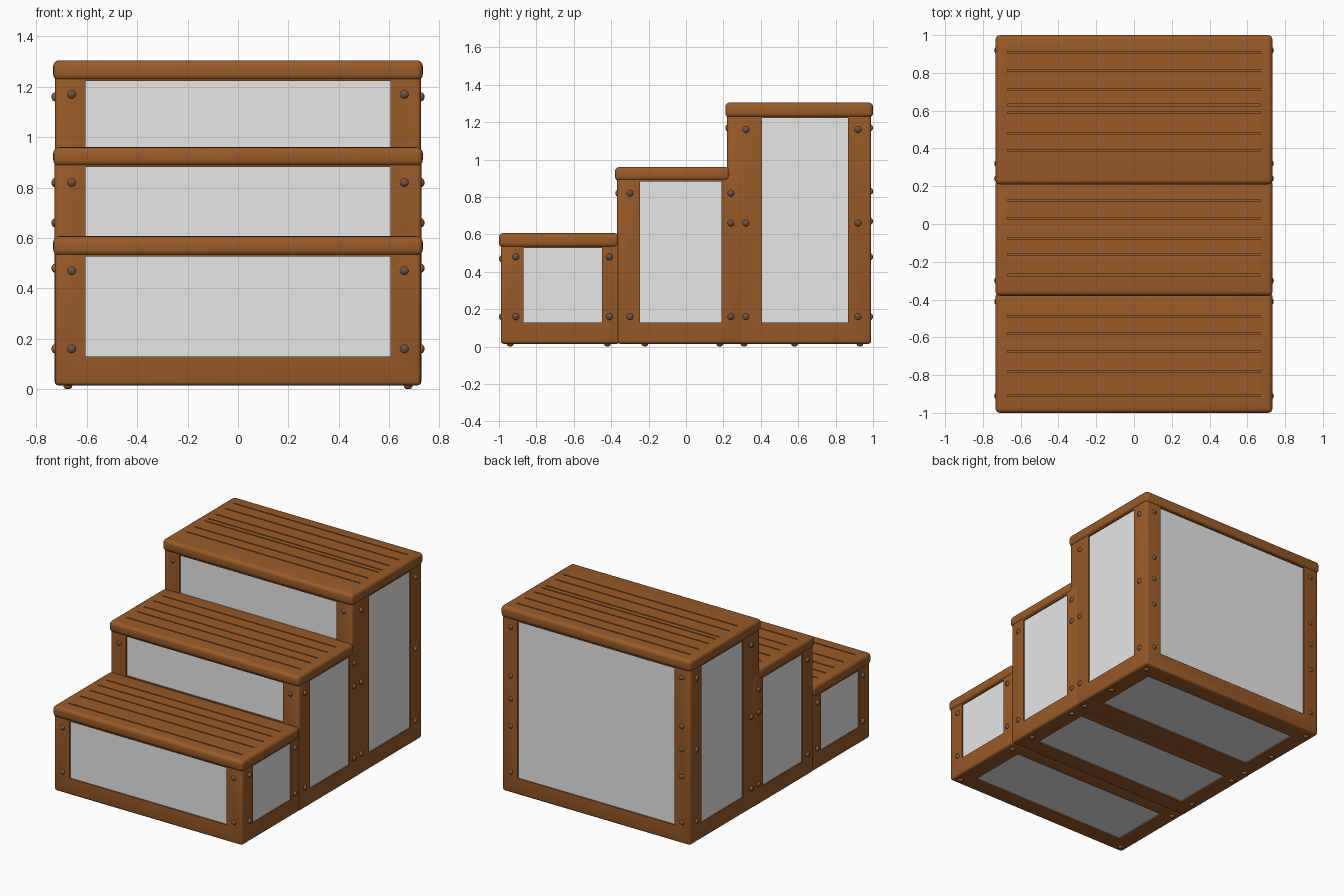
import bpy, bmesh, math
from mathutils import Matrix, Vector

if "Cube" in bpy.data.objects:
    bpy.data.objects.remove(bpy.data.objects["Cube"])


def material(name, rgb):
    m = bpy.data.materials.new(name)
    m.diffuse_color = (*rgb, 1)
    m.use_nodes = True
    m.node_tree.nodes["Principled BSDF"].inputs["Base Color"].default_value = m.diffuse_color
    return m


WOOD = material("brown wood", (0.32, 0.105, 0.022))
PANEL = material("pale grey panel", (0.8, 0.8, 0.8))
STEEL = material("dark bolt grey", (0.11, 0.09, 0.08))


def boxes(name, spans, mat):
    """One mesh holding boxes given as (x0, x1, y0, y1, z0, z1)."""
    bm = bmesh.new()
    for x0, x1, y0, y1, z0, z1 in spans:
        mtx = Matrix.Translation(((x0 + x1) / 2, (y0 + y1) / 2, (z0 + z1) / 2)) \
            @ Matrix.Diagonal((x1 - x0, y1 - y0, z1 - z0, 1))
        bmesh.ops.create_cube(bm, size=1, matrix=mtx)
    return finish(name, bm, mat)


def finish(name, bm, *mats):
    me = bpy.data.meshes.new(name)
    bm.to_mesh(me)
    bm.free()
    for m in mats:
        me.materials.append(m)
    ob = bpy.data.objects.new(name, me)
    bpy.context.collection.objects.link(ob)
    return ob


def apply(ob, kind, **props):
    mod = ob.modifiers.new(kind, kind)
    for k, v in props.items():
        setattr(mod, k, v)
    bpy.ops.object.select_all(action='DESELECT')
    bpy.context.view_layer.objects.active = ob
    ob.select_set(True)
    bpy.ops.object.modifier_apply(modifier=mod.name)


def carve(ob, spans):
    cutter = boxes("cutter", spans, WOOD)
    apply(ob, 'BOOLEAN', object=cutter, operation='DIFFERENCE', solver='EXACT')
    bpy.data.objects.remove(cutter)


def smooth(ob):
    bpy.ops.object.select_all(action='DESELECT')
    bpy.context.view_layer.objects.active = ob
    ob.select_set(True)
    bpy.ops.object.shade_smooth_by_angle(angle=math.radians(35))


BASE, WX, DEPTH = 0.015, 0.605, 0.013

# name, half width, body y range, tread y range, tread z range,
# side window y range, front window bottom, tread grooves
STEPS = [
    ("lower", 0.725, (-0.99, -0.355), (-1.0, -0.36), (0.53, 0.607), (-0.87, -0.45), 0.13,
     (-0.91, -0.78, -0.675, -0.58, -0.49)),
    ("middle", 0.727, (-0.368, 0.30), (-0.38, 0.235), (0.885, 0.96), (-0.245, 0.19), 0.607,
     (-0.27, -0.16, -0.075, 0.03, 0.125)),
    ("upper", 0.725, (0.22, 0.99), (0.21, 1.0), (1.225, 1.305), (0.405, 0.865), 0.957,
     (0.39, 0.48, 0.59, 0.63, 0.71, 0.815, 0.91)),
]

for name, hx, (b0, b1), (t0, t1), (z0, z1), (w0, w1), fz, grooves in STEPS:
    # framed body with shallow window recesses
    body_top = z0 + 0.035
    body = boxes(name + "_frame", [(-hx, hx, b0, b1, BASE, body_top)], WOOD)
    apply(body, 'BEVEL', width=0.016, segments=3)
    top = z0 - 0.003
    D, T = DEPTH, 0.004

    def windows(out, deep):
        """Slabs from depth `deep` to `out` beyond the frame surface."""
        s = [(hx - deep, hx + out, w0, w1, 0.13, top),
             (-hx - out, -hx + deep, w0, w1, 0.13, top),
             (-WX, WX, b0 - out, b0 + deep, fz, top),
             (-WX, WX, w0, w1, BASE - out, BASE + deep)]
        if name == "upper":
            s.append((-WX, WX, b1 - deep, b1 + out, 0.13, top))
        return s

    carve(body, windows(0.05, D))
    smooth(body)
    boxes(name + "_panels", windows(-D + T, D + T), PANEL)

    # rounded tread with plank grooves
    tread = boxes(name + "_tread", [(-0.733, 0.733, t0, t1, z0, z1)], WOOD)
    apply(tread, 'BEVEL', width=0.024, segments=4)
    carve(tread, [(-0.67, 0.67, y - 0.004, y + 0.004, z1 - 0.008, z1 + 0.02) for y in grooves])
    smooth(tread)


# domed bolts: brown rim, dark centre
def bolts(name, places):
    bm = bmesh.new()
    for pos, normal in places:
        n = Vector(normal)
        rot = n.to_track_quat('Z', 'Y').to_matrix().to_4x4()
        mtx = Matrix.Translation(pos) @ rot @ Matrix.Diagonal((0.018, 0.018, 0.014, 1))
        made = bmesh.ops.create_uvsphere(bm, u_segments=12, v_segments=8, radius=1, matrix=mtx)
        for f in {f for v in made["verts"] for f in v.link_faces}:
            if (f.calc_center_median() - Vector(pos)).dot(n) > 0.010:
                f.material_index = 1
    ob = finish(name, bm, WOOD, STEEL)
    smooth(ob)


SIDE = [(-0.91, 0.16), (-0.91, 0.48), (-0.41, 0.16), (-0.41, 0.48),
        (-0.30, 0.16), (-0.30, 0.82), (0.24, 0.16), (0.24, 0.66), (0.24, 0.82),
        (0.32, 0.16), (0.32, 0.66), (0.32, 1.16), (0.92, 0.16), (0.92, 0.66), (0.92, 1.16)]
bolts("side_bolts", [((s * 0.726, y, z), (s, 0, 0)) for s in (-1, 1) for y, z in SIDE])
FRONT = [(-0.99, 0.16), (-0.99, 0.47), (-0.368, 0.82), (0.22, 1.17)]
bolts("front_bolts", [((s * 0.66, y + 0.004, z), (0, -1, 0)) for s in (-1, 1) for y, z in FRONT])
bolts("back_bolts", [((s * 0.66, 0.986, z), (0, 1, 0))
                     for s in (-1, 1) for z in (0.16, 0.48, 0.67, 0.83, 1.17)])
bolts("base_bolts", [((s * 0.675, y, 0.014), (0, 0, -1))
                     for s in (-1, 1) for y in (-0.94, -0.42, -0.22, 0.18, 0.31, 0.58, 0.93)])
